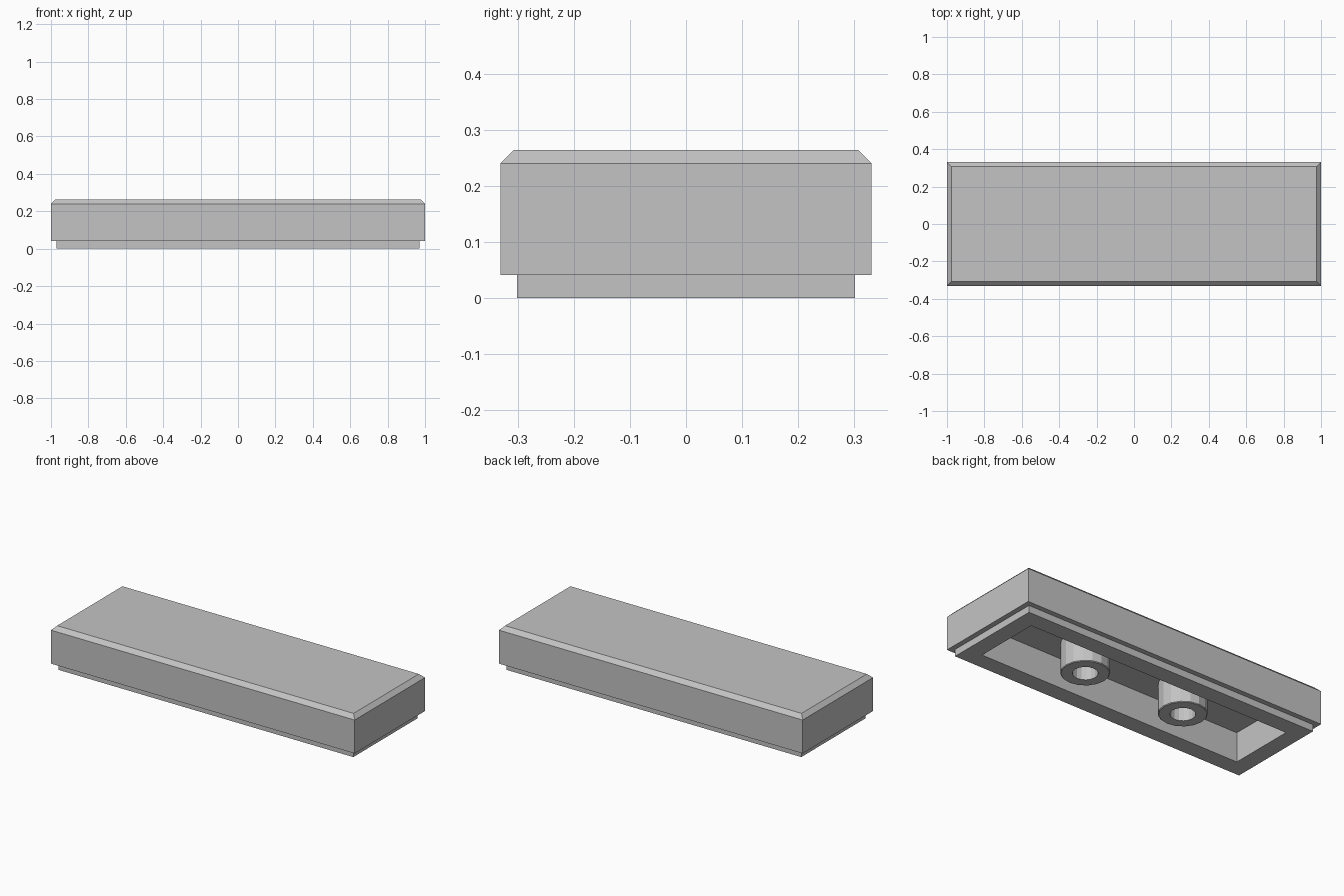
import bpy
import bmesh
from math import cos, sin, tau

default_cube = bpy.data.objects.get("Cube")
if default_cube:
    bpy.data.objects.remove(default_cube, do_unlink=True)

# One plain grey for the whole tile
grey = bpy.data.materials.new("light grey")
grey.use_nodes = True
colour = (0.55, 0.55, 0.55, 1)
grey.diffuse_color = colour
grey.node_tree.nodes["Principled BSDF"].inputs["Base Color"].default_value = colour

CEILING = 0.176
TUBE_SIDES = 16


def rectangle(half_x, half_y, z):
    return [(sx * half_x, sy * half_y, z)
            for sx, sy in ((-1, -1), (1, -1), (1, 1), (-1, 1))]


def circle(radius, z, centre_x):
    angles = [tau * i / TUBE_SIDES for i in range(TUBE_SIDES)]
    return [(centre_x + radius * cos(a), radius * sin(a), z) for a in angles]


def build_rings(name, rings, cap):
    """Bridge successive loops of points, optionally capping both ends."""
    bm = bmesh.new()
    loops = [[bm.verts.new(p) for p in ring] for ring in rings]
    for low, high in zip(loops, loops[1:]):
        for i in range(len(low)):
            j = (i + 1) % len(low)
            bm.faces.new((low[i], low[j], high[j], high[i]))
    if cap:
        bm.faces.new(loops[0])
        bm.faces.new(loops[-1])
    bmesh.ops.recalc_face_normals(bm, faces=bm.faces)
    mesh = bpy.data.meshes.new(name)
    bm.to_mesh(mesh)
    bm.free()
    mesh.materials.append(grey)
    obj = bpy.data.objects.new(name, mesh)
    bpy.context.collection.objects.link(obj)
    return obj


# Hollow shell: cavity ceiling, rim, recessed lip, body and chamfered top
build_rings("tile_shell", [
    rectangle(0.87, 0.20, CEILING),
    rectangle(0.87, 0.20, 0),
    rectangle(0.97, 0.301, 0),
    rectangle(0.97, 0.301, 0.041),
    rectangle(1, 0.331, 0.041),
    rectangle(1, 0.331, 0.24),
    rectangle(0.976, 0.307, 0.264),
], cap=True)

# Two open tubes hanging from the cavity ceiling
for name, x in (("left_tube", 1 / 3), ("right_tube", -1 / 3)):
    build_rings(name, [
        circle(0.131, CEILING, x),
        circle(0.131, 0.004, x),
        circle(0.127, 0, x),
        circle(0.068, 0, x),
        circle(0.068, CEILING, x),
    ], cap=False)
    # Consistent outward normals for the open tube walls
    mesh = bpy.data.objects[name].data
    outer = mesh.polygons[0]
    if outer.normal.x * (outer.center.x - x) < 0:
        mesh.flip_normals()
